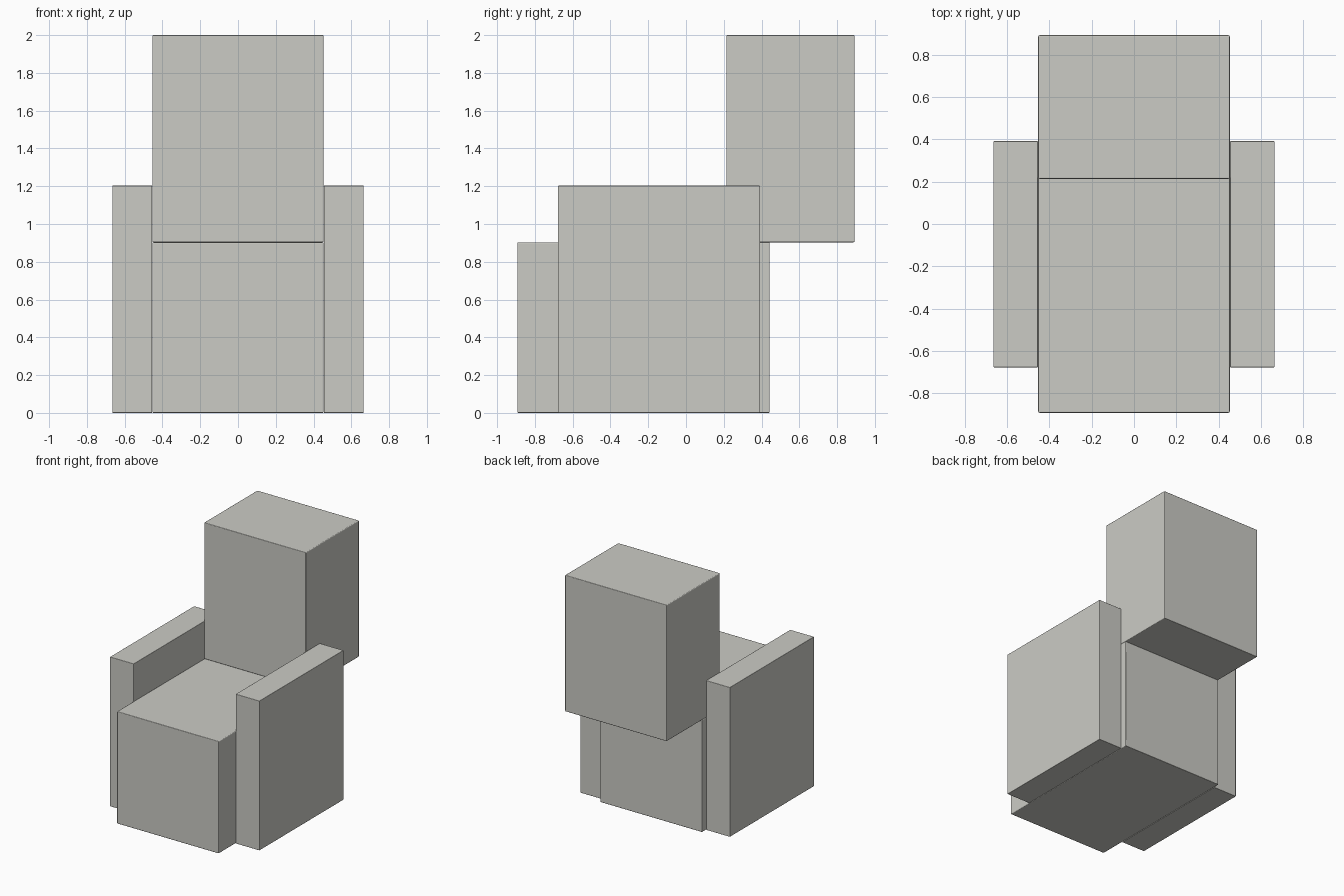
import bpy
import bmesh
from mathutils import Vector

default = bpy.data.objects.get("Cube")
if default:
    bpy.data.objects.remove(default, do_unlink=True)

# One upholstery colour
COLOUR = (0.6, 0.6, 0.56, 1.0)
fabric = bpy.data.materials.new("warm_grey")
fabric.use_nodes = True
fabric.diffuse_color = COLOUR
fabric.node_tree.nodes["Principled BSDF"].inputs["Base Color"].default_value = COLOUR


def block(name, low, high, bevel):
    """Box between two corners with finely softened edges."""
    low, high = Vector(low), Vector(high)
    size, centre = high - low, (low + high) / 2
    bm = bmesh.new()
    bmesh.ops.create_cube(bm, size=1)
    bmesh.ops.scale(bm, vec=size, verts=bm.verts)
    for face in bm.faces:
        face.smooth = True
    mesh = bpy.data.meshes.new(name)
    bm.to_mesh(mesh)
    bm.free()
    mesh.materials.append(fabric)
    obj = bpy.data.objects.new(name, mesh)
    obj.location = centre
    bpy.context.collection.objects.link(obj)
    mod = obj.modifiers.new("soft_edges", "BEVEL")
    mod.width = bevel
    mod.segments = 2
    mod.harden_normals = True
    return obj


# Seat and backrest
block("seat", (-0.453, -0.893, 0), (0.453, 0.443, 0.903), 0.006)
block("backrest", (-0.453, 0.214, 0.903), (0.453, 0.893, 2), 0.006)

# Armrests on both sides
for side, name in ((1, "left_armrest"), (-1, "right_armrest")):
    inner, outer = sorted((side * 0.454, side * 0.665))
    block(name, (inner, -0.678, 0), (outer, 0.392, 1.203), 0.003)
